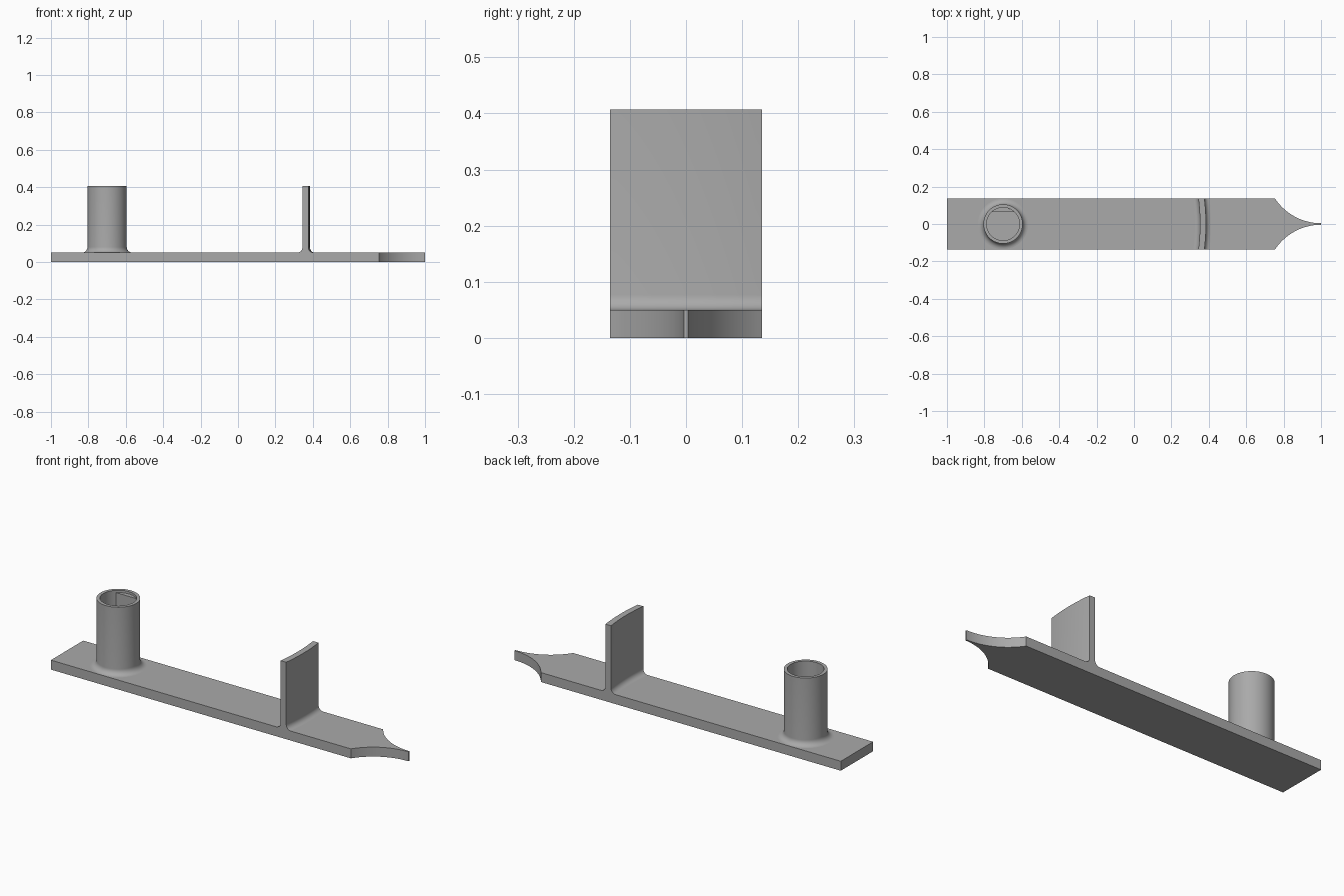
import bpy, bmesh
from math import sin, cos, pi, sqrt, asin, radians

if "Cube" in bpy.data.objects:
    bpy.data.objects.remove(bpy.data.objects["Cube"], do_unlink=True)

HALF_W, PLATE_T, TOP = 0.135, 0.05, 0.407
TUBE_X, TUBE_R, BORE_R, FLAT_Y = -0.70, 0.105, 0.088, 0.065

grey = bpy.data.materials.new("plain_grey")
grey.use_nodes = True
colour = (0.4, 0.4, 0.4, 1)
grey.diffuse_color = colour
grey.node_tree.nodes["Principled BSDF"].inputs["Base Color"].default_value = colour


def finish(name, bm):
    bmesh.ops.recalc_face_normals(bm, faces=bm.faces)
    mesh = bpy.data.meshes.new(name)
    bm.to_mesh(mesh)
    bm.free()
    mesh.materials.append(grey)
    obj = bpy.data.objects.new(name, mesh)
    bpy.context.collection.objects.link(obj)
    bpy.ops.object.select_all(action="DESELECT")
    obj.select_set(True)
    bpy.context.view_layer.objects.active = obj
    bpy.ops.object.shade_smooth_by_angle(angle=radians(30))
    return obj


def prism(name, outline, z0, z1):
    bm = bmesh.new()
    face = bm.faces.new([bm.verts.new((x, y, z0)) for x, y in outline])
    ext = bmesh.ops.extrude_face_region(bm, geom=[face])["geom"]
    bmesh.ops.translate(bm, vec=(0, 0, z1 - z0),
                        verts=[v for v in ext if isinstance(v, bmesh.types.BMVert)])
    return finish(name, bm)


def fillet(r, radius, side, steps=8):
    """Concave arc from the plate surface up to a wall at distance r."""
    arc = [pi / 2 * i / steps for i in range(steps + 1)]
    return [(r + side * radius * (1 - sin(a)), PLATE_T + radius * (1 - cos(a))) for a in arc]


# Base plate with a concave pointed tip
tip_x, tip_y, tip_r = 0.755, 0.004, 0.295
sweep = asin((1 - tip_x) / tip_r)
side = []
for i in range(25):
    a = sweep * (1 - i / 24)
    side.append((1 - tip_r * sin(a), min(HALF_W, tip_y + tip_r * (1 - cos(a)))))
side[0] = (tip_x, HALF_W)
upper = [(-1, HALF_W)] + side
prism("base_plate", upper + [(x, -y) for x, y in reversed(upper)], 0, PLATE_T)

# Hollow tube, turned from a profile with a filleted foot
profile = fillet(TUBE_R, 0.03, 1) + [(TUBE_R, TOP), (BORE_R, TOP), (BORE_R, PLATE_T + 0.001)]
bm = bmesh.new()
verts = [bm.verts.new((TUBE_X + r, 0, z)) for r, z in profile]
edges = [bm.edges.new(pair) for pair in zip(verts, verts[1:])]
bmesh.ops.spin(bm, geom=verts + edges, cent=(TUBE_X, 0, 0), axis=(0, 0, 1),
               angle=2 * pi, steps=64, use_duplicate=False)
bmesh.ops.remove_doubles(bm, verts=bm.verts, dist=0.0001)
finish("tube", bm)

# Flat key inside the bore
start = asin(FLAT_Y / BORE_R)
angles = [start + (pi - 2 * start) * i / 16 for i in range(17)]
prism("bore_flat", [(TUBE_X + BORE_R * cos(a), BORE_R * sin(a)) for a in angles],
      PLATE_T, TOP - 0.012)

# Upright wall, curved about the tube axis, with fillets on both sides
inner, outer = 1.053, 1.085
section = (fillet(inner, 0.027, -1) + [(inner, TOP), (outer, TOP)]
           + fillet(outer, 0.027, 1)[::-1])
bm = bmesh.new()
rows = []
for i in range(25):
    y = HALF_W * (i / 12 - 1)
    rows.append([bm.verts.new((TUBE_X + sqrt(r * r - y * y), y, z)) for r, z in section])
for a, b in zip(rows, rows[1:]):
    for j in range(len(section) - 1):
        bm.faces.new((a[j], a[j + 1], b[j + 1], b[j]))
for end in (rows[0], rows[-1]):
    bm.faces.new(end)
finish("curved_wall", bm)
